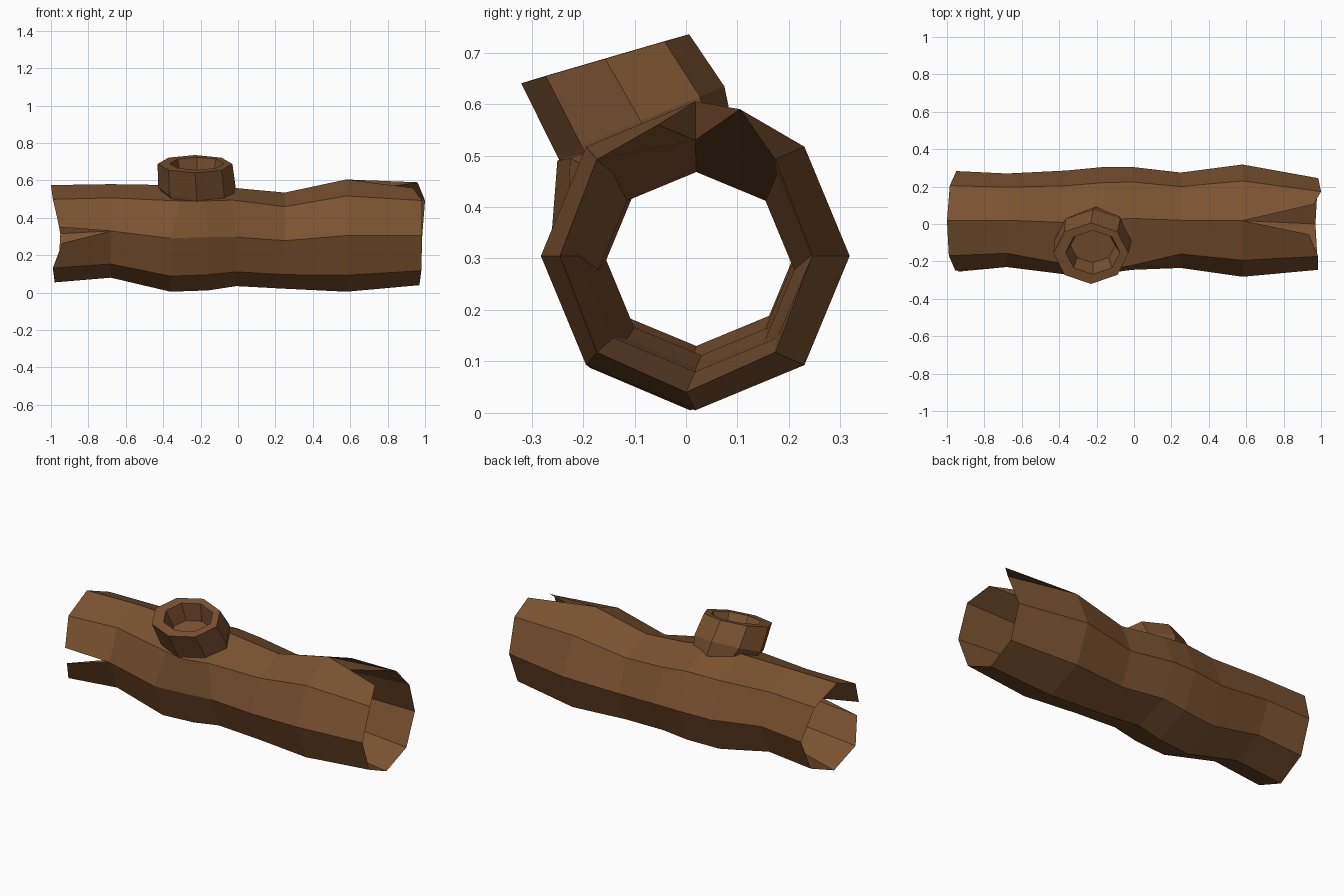
import bpy, bmesh
from math import sin, cos, pi
from mathutils import Vector

if "Cube" in bpy.data.objects:
    bpy.data.objects.remove(bpy.data.objects["Cube"])

N = 8
bark = bpy.data.materials.new("bark")
bark.diffuse_color = (0.2, 0.085, 0.03, 1)
bark.use_nodes = True
bark.node_tree.nodes["Principled BSDF"].inputs["Base Color"].default_value = bark.diffuse_color


def finish(bm, name):
    bmesh.ops.recalc_face_normals(bm, faces=bm.faces)
    me = bpy.data.meshes.new(name)
    bm.to_mesh(me)
    bm.free()
    me.materials.append(bark)
    ob = bpy.data.objects.new(name, me)
    bpy.context.collection.objects.link(ob)


# Hollow log: x, centre y, centre z, radius y, radius z, inner radius
stations = [
    (-0.68, 0.020, 0.330, 0.250, 0.250, 0.200),
    (-0.36, 0.008, 0.290, 0.278, 0.285, 0.200),
    (-0.16, 0.020, 0.297, 0.285, 0.285, 0.190),
    (-0.01, 0.030, 0.297, 0.275, 0.262, 0.185),
    (0.25, 0.020, 0.278, 0.255, 0.257, 0.190),
    (0.58, 0.018, 0.305, 0.300, 0.300, 0.225),
]
# Wall bulging out to meet the branch: station -> top front corner
bulge = {1: (-0.31, -0.225, 0.49), 2: (-0.18, -0.25, 0.49), 3: (-0.03, -0.225, 0.495)}
bm = bmesh.new()


def ring(xs, cy, cz, ry, rz):
    return [bm.verts.new((xs[k], cy + ry * cos(k * pi / 4), cz + rz * sin(k * pi / 4)))
            for k in range(N)]


def pairs(r, crack=None, lip_a=None, lip_b=None):
    """Edge pairs of a ring; a crack splits one corner into two lips."""
    p = [[r[k], r[(k + 1) % N]] for k in range(N)]
    if crack is not None:
        bm.verts.remove(r[crack])
        p[crack - 1][1] = bm.verts.new(lip_a)
        p[crack][0] = bm.verts.new(lip_b)
    return p


def bridge(a, b):
    for (p, q), (s, t) in zip(a, b):
        bm.faces.new((p, q, t, s))


outer, inner = [], []
for i, (x, cy, cz, ry, rz, ri) in enumerate(stations):
    o = ring([x] * N, cy, cz, ry, rz)
    if i in bulge:
        o[3].co = bulge[i]
    outer.append(pairs(o))
    inner.append(pairs(ring([x] * N, cy, cz, ri, ri)))

# Thin ragged ends, each with one crack
left = pairs(ring([-0.95, -0.985, -1.0, -0.99, -0.95, -0.99, -0.98, -0.96],
                  0.018, 0.315, 0.265, 0.26),
             4, (-0.955, -0.25, 0.35), (-0.94, -0.255, 0.265))
right = pairs(ring([0.985, 1.0, 0.96, 0.985, 0.985, 0.98, 0.97, 0.98],
                   0.0, 0.305, 0.245, 0.265),
              2, (0.96, 0.105, 0.59), (0.935, -0.055, 0.56))
for skin in (outer, inner):
    rows = [left] + skin + [right]
    for a, b in zip(rows, rows[1:]):
        bridge(a, b)
for end, c, i in ((left, 4, 0), (right, 2, -1)):
    for lip in (end[c - 1][1], end[c][0]):
        bm.faces.new((outer[i][c][0], lip, inner[i][c][0]))
finish(bm, "hollow_log")

# Hollow branch stub: centre, radius across x, radius along slope, slope direction
bm = bmesh.new()
rings = []
for c, rx, rv, slope in [
    ((-0.20, -0.06, 0.485), 0.17, 0.165, (0, 0.92, 0.38)),
    ((-0.22, -0.088, 0.567), 0.207, 0.176, (0, 0.92, 0.38)),
    ((-0.23, -0.157, 0.688), 0.20, 0.170, (0, 0.96, 0.28)),
    ((-0.22, -0.152, 0.690), 0.145, 0.122, (0, 0.96, 0.28)),
    ((-0.22, -0.115, 0.590), 0.12, 0.095, (0, 0.96, 0.28)),
]:
    v = Vector(slope).normalized()
    rings.append([bm.verts.new(Vector(c) + Vector((rx * cos(k * pi / 4), 0, 0))
                               + v * rv * sin(k * pi / 4)) for k in range(N)])
for a, b in zip(rings, rings[1:]):
    bridge(pairs(a), pairs(b))
bm.faces.new(rings[0])
bm.faces.new(rings[-1])
finish(bm, "branch_stub")
